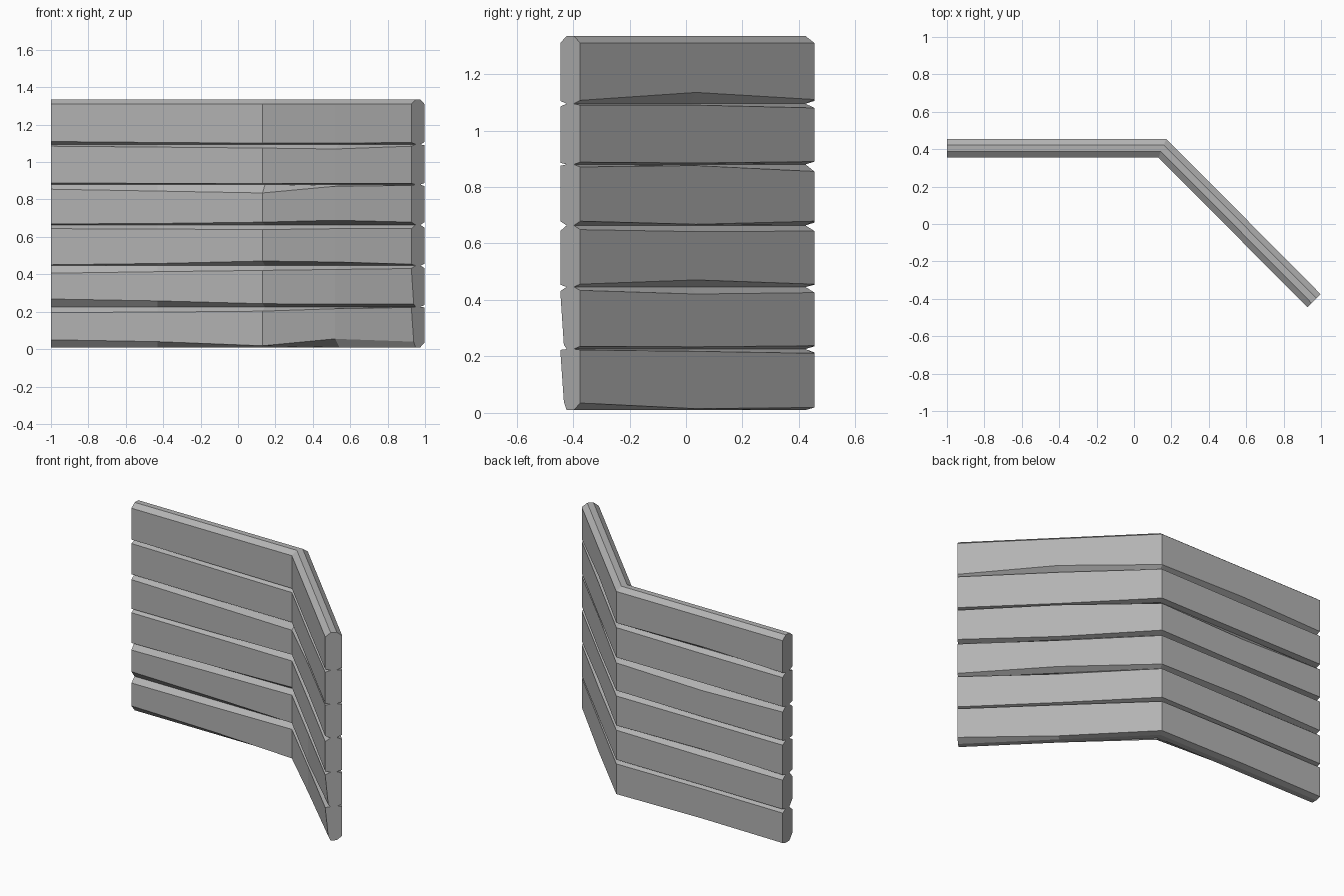
import bpy
import bmesh
from mathutils import Vector

default_cube = bpy.data.objects.get("Cube")
if default_cube:
    bpy.data.objects.remove(default_cube, do_unlink=True)

# Single weathered grey colour
grey = bpy.data.materials.new("weathered_grey")
grey.use_nodes = True
colour = (0.45, 0.45, 0.45, 1)
grey.diffuse_color = colour
grey.node_tree.nodes["Principled BSDF"].inputs["Base Color"].default_value = colour

# Bent centre line: station position and sideways vector (mitred at the bend)
diagonal = Vector((0.707, 0.707))
straight = Vector((0, 1))
mitre = Vector((0.42, 1))
stations = [
    (Vector((-1, 0.405)), straight),
    (Vector((-0.43, 0.405)), straight),
    (Vector((0.152, 0.405)), mitre),
    (Vector((0.555, 0.0)), diagonal),
    (Vector((0.962, -0.41)), diagonal),
]
half_thick = 0.05
half_ridge = 0.018

# Heights where neighbouring planks meet
joints = [0.01, 0.226, 0.446, 0.664, 0.88, 1.095, 1.335]

# Hand-hewn chamfer heights in thousandths along each plank:
# front lower, front upper, back lower, back upper
chamfers = [
    ((40, 30, 8, 45, 30), (30, 28, 23, 10, 3), (10, 15, 9, 5, 25), (15, 12, 15, 8, 3)),
    ((42, 32, 17, 15, 15), (40, 32, 25, 20, 15), (10, 12, 12, 8, 10), (25, 25, 20, 25, 12)),
    ((5, 12, 25, 20, 8), (20, 22, 25, 20, 20), (8, 20, 10, 25, 10), (20, 20, 20, 22, 15)),
    ((5, 8, 15, 25, 15), (25, 35, 45, 9, 5), (10, 10, 15, 4, 15), (25, 40, 25, 4, 9)),
    ((9, 6, 5, 6, 6), (10, 15, 20, 25, 10), (10, 10, 10, 5, 8), (20, 20, 15, 5, 5)),
    ((15, 10, 6, 6, 10), (25, 25, 25, 25, 25), (10, 25, 15, 40, 12), (25, 25, 25, 25, 25)),
]


def section(low, high, cuts, slim):
    """Eight-sided plank section as (sideways offset, height) pairs."""
    front_low, front_high, back_low, back_high = [c / 1000 for c in cuts]
    return [
        (-half_ridge, low), (half_ridge, low),
        (half_thick, low + back_low), (half_thick, high - back_high),
        (half_ridge, high), (-half_ridge, high),
        (-half_thick, high - front_high), (slim - half_thick, low + front_low),
    ]


def make_plank(index):
    bm = bmesh.new()
    rings = []
    for s, (centre, side) in enumerate(stations):
        cuts = [edge[s] for edge in chamfers[index]]
        # The two lowest planks taper at their free end
        slim = 0.018 if index < 2 and s == len(stations) - 1 else 0
        ring = []
        for offset, z in section(joints[index], joints[index + 1], cuts, slim):
            spot = centre + side * offset
            ring.append(bm.verts.new((spot.x, spot.y, z)))
        rings.append(ring)
    for a, b in zip(rings, rings[1:]):
        for i in range(len(a)):
            j = (i + 1) % len(a)
            bm.faces.new((a[i], a[j], b[j], b[i]))
    bm.faces.new(rings[0])
    bm.faces.new(rings[-1])
    bmesh.ops.recalc_face_normals(bm, faces=bm.faces)

    name = f"wall_plank_{index + 1}"
    mesh = bpy.data.meshes.new(name)
    bm.to_mesh(mesh)
    bm.free()
    mesh.materials.append(grey)
    bpy.context.collection.objects.link(bpy.data.objects.new(name, mesh))


# Stack of planks from the ground up
for plank in range(len(chamfers)):
    make_plank(plank)
